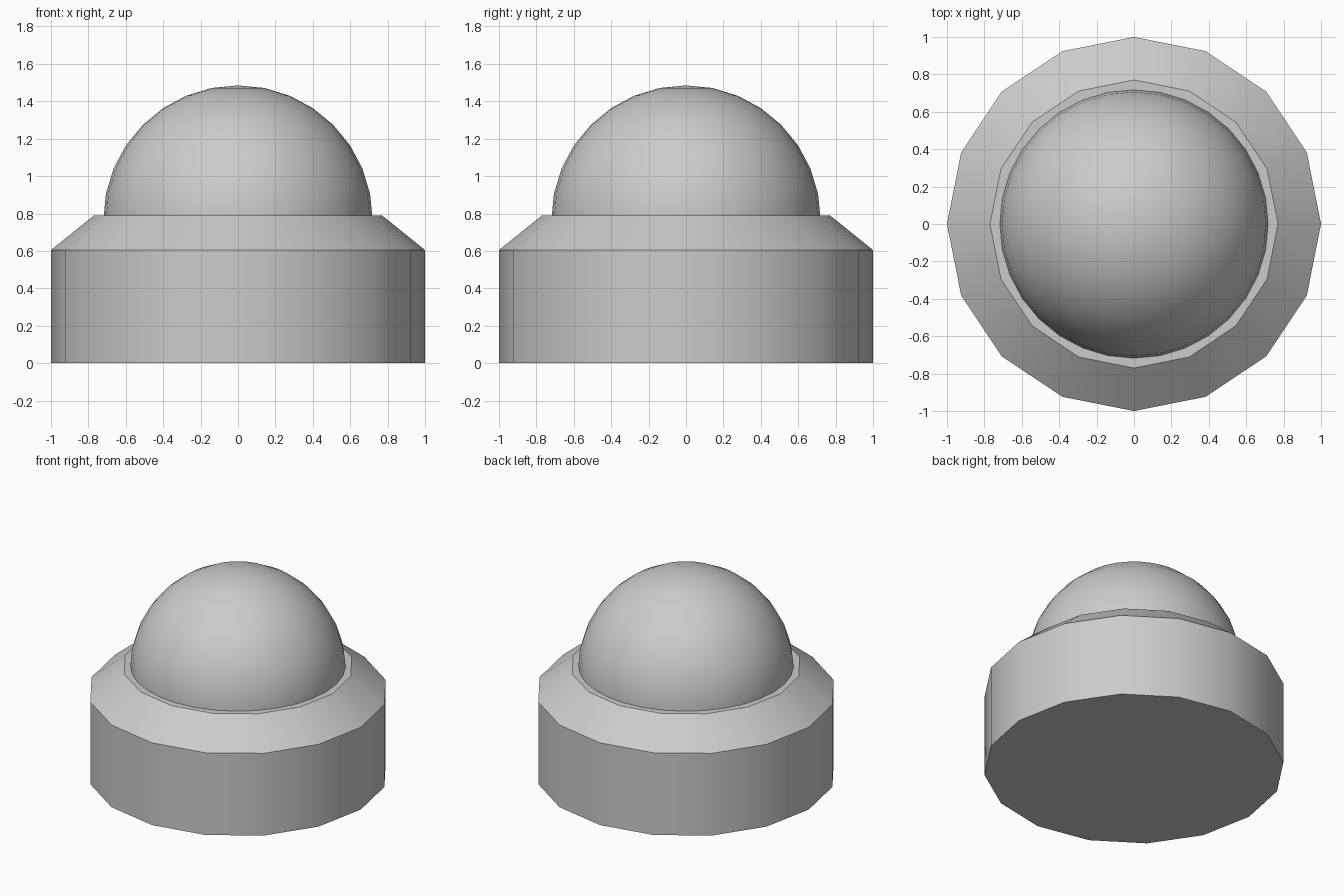
import bpy, bmesh, math

if "Cube" in bpy.data.objects:
    bpy.data.objects.remove(bpy.data.objects["Cube"])


def smooth(obj):
    bpy.ops.object.select_all(action='DESELECT')
    obj.select_set(True)
    bpy.context.view_layer.objects.active = obj
    bpy.ops.object.shade_smooth_by_angle(angle=math.radians(30))


# Housing: 16-sided drum with a sloped shoulder
SIDES = 16
PROFILE = [(1.0, 0.0), (1.0, 0.605), (0.77, 0.79)]
bm = bmesh.new()
rings = [[bm.verts.new((r * math.cos(2 * math.pi * i / SIDES),
                        r * math.sin(2 * math.pi * i / SIDES), z))
          for i in range(SIDES)] for r, z in PROFILE]
for low, high in zip(rings, rings[1:]):
    for i in range(SIDES):
        j = (i + 1) % SIDES
        bm.faces.new((low[i], low[j], high[j], high[i]))
bm.faces.new(rings[0][::-1])
bm.faces.new(rings[-1])
mesh = bpy.data.meshes.new("housing")
bm.to_mesh(mesh)
bm.free()
housing = bpy.data.objects.new("housing", mesh)
bpy.context.collection.objects.link(housing)
smooth(housing)

# Dome: sphere seated in the housing
bpy.ops.mesh.primitive_uv_sphere_add(segments=32, ring_count=16, radius=0.72,
                                     location=(0, 0, 0.765))
dome = bpy.context.object
dome.name = "dome"
smooth(dome)
